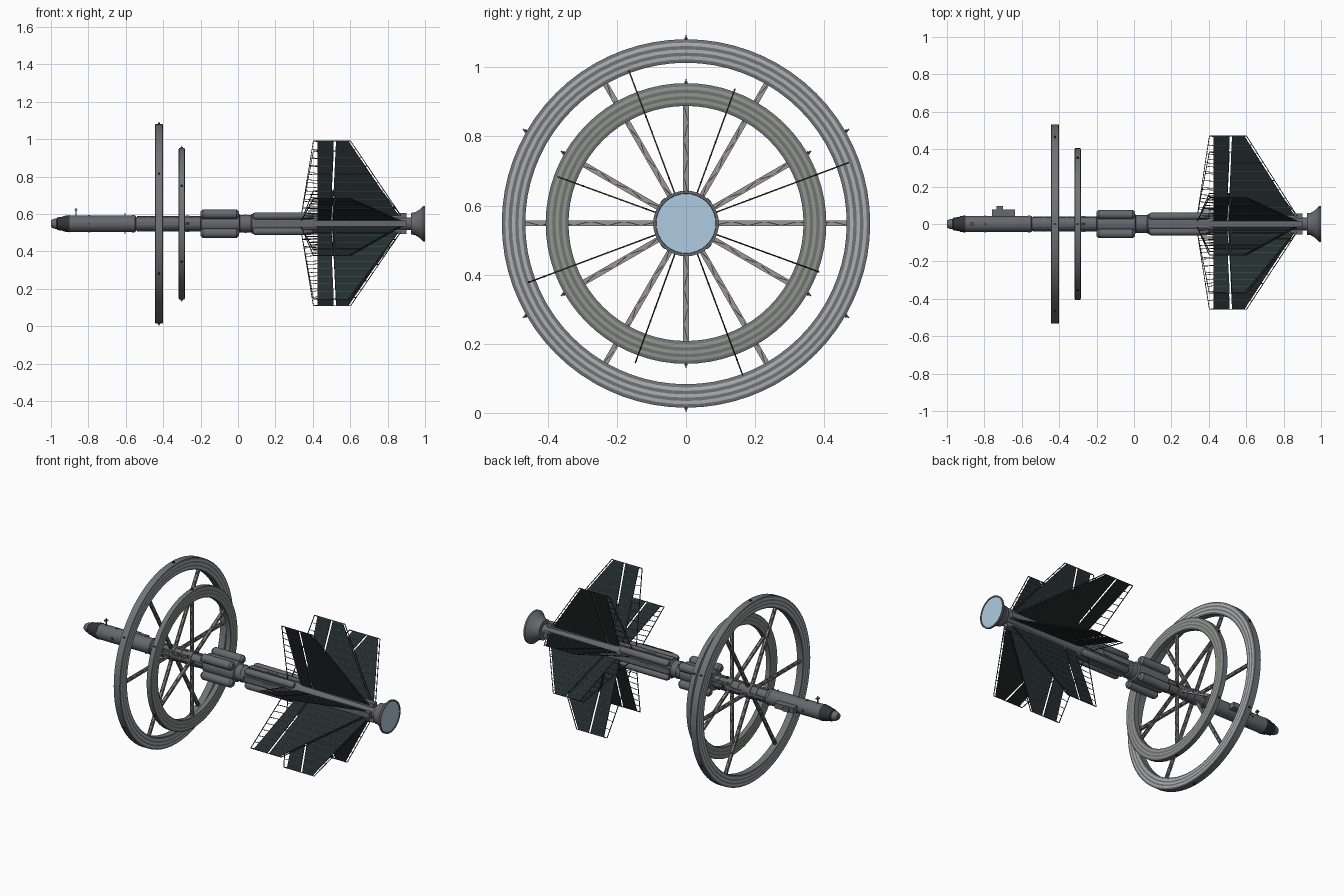
import bpy, bmesh, math
from mathutils import Vector, Matrix

if "Cube" in bpy.data.objects:
    bpy.data.objects.remove(bpy.data.objects["Cube"])

ZC = 0.548  # height of the long axis


def mat(name, r, g, b):
    m = bpy.data.materials.new(name)
    m.diffuse_color = (r, g, b, 1)
    m.use_nodes = True
    m.node_tree.nodes["Principled BSDF"].inputs["Base Color"].default_value = m.diffuse_color
    return m


HULL = mat("hull grey", 0.135, 0.138, 0.157)
DARK = mat("dark trim", 0.03, 0.036, 0.037)
BAND = mat("light band", 0.42, 0.435, 0.455)
RIM = mat("rim grey", 0.165, 0.17, 0.185)
OLIVE = mat("olive band", 0.285, 0.315, 0.245)
STRUT = mat("strut grey", 0.32, 0.305, 0.30)
PANEL = mat("radiator black", 0.017, 0.027, 0.026)
SEAM = mat("panel seam", 0.06, 0.08, 0.077)
FRAME = mat("frame charcoal", 0.035, 0.035, 0.037)
GLASS = mat("shield blue", 0.43, 0.60, 0.75)


def finish(name, bm, mats, smooth=False):
    bmesh.ops.recalc_face_normals(bm, faces=bm.faces[:])
    me = bpy.data.meshes.new(name)
    bm.to_mesh(me)
    bm.free()
    for m in mats:
        me.materials.append(m)
    ob = bpy.data.objects.new(name, me)
    bpy.context.collection.objects.link(ob)
    ob.location.z = ZC
    if smooth:
        bpy.context.view_layer.objects.active = ob
        ob.select_set(True)
        bpy.ops.object.shade_smooth_by_angle(angle=math.radians(35))
        ob.select_set(False)
    return ob


def lathe(name, prof, mats, n=32, pick=None, closed=False, y=0.0, z=0.0, smooth=True):
    """Revolve (x, radius) points around the x axis; pick gives the material of each segment."""
    bm = bmesh.new()
    rings = [[bm.verts.new((x, y + r * math.cos(2 * math.pi * i / n), z + r * math.sin(2 * math.pi * i / n)))
              for i in range(n)] for x, r in prof]
    count = len(prof) if closed else len(prof) - 1
    for k in range(count):
        a, b = rings[k], rings[(k + 1) % len(prof)]
        for i in range(n):
            j = (i + 1) % n
            f = bm.faces.new((a[i], a[j], b[j], b[i]))
            f.material_index = pick(k) if pick else 0
    if not closed:
        bm.faces.new(rings[0])
        bm.faces.new(rings[-1])
    return finish(name, bm, mats, smooth)


def box(bm, lo, hi, M=Matrix(), mi=0):
    c = [(a + b) / 2 for a, b in zip(lo, hi)]
    s = [b - a for a, b in zip(lo, hi)]
    r = bmesh.ops.create_cube(bm, size=1, matrix=M @ Matrix.Translation(c) @ Matrix.Diagonal((*s, 1)))
    for f in {f for v in r["verts"] for f in v.link_faces}:
        f.material_index = mi


def bar(bm, a, b, w, M=Matrix(), mi=0):
    a, b = Vector(a), Vector(b)
    d = b - a
    R = d.to_track_quat('Z', 'Y').to_matrix().to_4x4()
    box(bm, (-w / 2, -w / 2, 0), (w / 2, w / 2, d.length), M @ Matrix.Translation(a) @ R, mi)


def slab(bm, pts, t, M, mi=0):
    """Flat plate from (x, radius) outline, thickness t."""
    a = [bm.verts.new(M @ Vector((x, -t / 2, r))) for x, r in pts]
    b = [bm.verts.new(M @ Vector((x, t / 2, r))) for x, r in pts]
    n = len(pts)
    fs = [bm.faces.new(a), bm.faces.new(b[::-1])]
    fs += [bm.faces.new((a[i], a[(i + 1) % n], b[(i + 1) % n], b[i])) for i in range(n)]
    for f in fs:
        f.material_index = mi


def spin(deg):
    """Turn local +z to the angle measured from +y towards +z."""
    return Matrix.Rotation(math.radians(deg - 90), 4, 'X')


# Central hull: dark stepped nose, crew cylinder, thin neck, service section
hull = [(-1, .018), (-.985, .026), (-.97, .028), (-.965, .034), (-.935, .038), (-.93, .042), (-.9, .046),
        (-.9, .044), (-.55, .044), (-.545, .037), (-.2, .037), (-.195, .056), (.005, .056), (.01, .047),
        (.07, .047), (.075, .053), (.4, .053), (.45, .042), (.93, .034)]
lathe("hull", hull, [HULL, DARK], pick=lambda k: 1 if 1 < k < 7 else 0)
for i, x in enumerate((-.56, -.48, -.36, -.23, .04)):
    r = .046 if x < -.55 else .040 if x < -.2 else .049
    lathe(f"hull_collar_{i}", [(x - .006, r), (x + .006, r)], [HULL])

# Flared engine bell with a blue end shield
lathe("engine_bell", [(.925, .04), (.925, .058), (.945, .06), (.97, .075), (.99, .095), (1, .095), (1, .087), (.99, .085)], [HULL])
lathe("end_shield", [(.991, .086), (.998, .086)], [GLASS], n=32)

# Clustered side tanks with rounded ends
for i in range(4):
    a = math.radians(45 + 90 * i)
    sy, sz = math.copysign(1, math.cos(a)), math.copysign(1, math.sin(a))
    for nm, x0, x1, r, d in (("fuel_tank", -.2, .005, .025, .051), ("long_tank", .08, .40, .02, .041)):
        prof = [(x0, r * .6), (x0 + .012, r), (x1 - .012, r), (x1, r * .6)]
        lathe(f"{nm}_{i}", prof, [HULL], n=12, y=d * sy, z=d * sz)

# Longitudinal hull beams and small surface hatches
bm = bmesh.new()
for k in range(4):
    M = spin(90 * k)
    box(bm, (.08, -.016, .03), (.9, .016, .056), M)
    box(bm, (-.54, -.008, .03), (-.2, .008, .041), M)
    box(bm, (-.80, -.005, .04), (-.79, .005, .046), M, 1)
    box(bm, (-.28, -.008, .035), (-.26, .008, .043), M, 1)
    box(bm, (.2, -.009, .05), (.26, .009, .0575), M)
finish("hull_beams", bm, [HULL, DARK])

# Side docking module, antenna mast and small blue probes
bm = bmesh.new()
box(bm, (-.76, .04, -.016), (-.635, .078, .016))
box(bm, (-.735, .078, -.01), (-.70, .095, .01))
bar(bm, (-.865, 0, .04), (-.865, 0, .085), .005)
box(bm, (-.873, -.01, .07), (-.857, .01, .076))
for s in (-1, 1):
    bar(bm, (-.605, 0, s * .04), (-.605, 0, s * .056), .006, mi=1)
finish("docking_module_and_mast", bm, [HULL, GLASS])


# Habitat wheels: banded rim, braced spokes, outer nubs
def wheel(name, x0, x1, r0, r1, light, first, nband=7):
    rs = [r0 + (r1 - r0) * i / nband for i in range(nband + 1)]
    e = .003
    prof = [(x1 - (e if i in (0, nband) else 0), r) for i, r in enumerate(rs)]
    prof += [(x0 + (e if i in (0, nband) else 0), r) for i, r in reversed(list(enumerate(rs)))]

    def pick(k):
        if k < nband:
            return k % 2
        if nband < k < 2 * nband + 1:
            return (k - nband - 1) % 2
        return 0
    lathe(name + "_rim", prof, [RIM, light], n=72, pick=pick, closed=True)
    xm = (x0 + x1) / 2
    bm = bmesh.new()
    h, a, b = .006, .034, r0 + .004
    steps = round((b - a) / .05)
    for k in range(6):
        M = spin(first + 60 * k)
        box(bm, (xm - .0055, -.0055, a), (xm + .0055, .0055, b), M)
        for sx in (-h, h):
            for sy in (-h, h):
                bar(bm, (xm + sx, sy, a), (xm + sx, sy, b), .004, M)
        for i in range(steps):
            z0, z1 = a + (b - a) * i / steps, a + (b - a) * (i + 1) / steps
            s = h if i % 2 else -h
            for q in (-h, h):
                bar(bm, (xm + s, q, z0), (xm - s, q, z1), .0025, M, 1)
                bar(bm, (xm + q, s, z0), (xm + q, -s, z1), .0025, M, 1)
    finish(name + "_spokes", bm, [STRUT, DARK])
    bm = bmesh.new()
    for k in range(6):
        M = spin(30 + 60 * k)
        box(bm, (xm - .006, -.005, r1 - .003), (xm + .006, .005, r1 + .005), M)
        bar(bm, (xm, 0, r1), (xm, 0, r1 + .012), .004, M)
    finish(name + "_nubs", bm, [DARK])
    lathe(name + "_hub", [(x0, .042), (x1, .042)], [HULL], n=24)


wheel("large_wheel", -.445, -.400, .465, .533, BAND, 0)
wheel("small_wheel", -.318, -.284, .340, .406, OLIVE, 30)


# Radiator fins: split panel, seams, open ladder frames at both edges
def fin(name, deg, R):
    M = spin(deg)
    r0 = .045
    bm = bmesh.new()

    def trail(r):
        return .59 + (.86 - .59) * (R - r) / (R - r0)

    def lead(r):
        return .403 - .065 * (R - r) / (R - r0)

    t = .004
    slab(bm, [(.424, r0), (.495, r0), (.512, R), (.424, R)], t, M)
    slab(bm, [(.505, r0), (trail(r0), r0), (trail(R), R), (.524, R)], t, M)
    n = 9
    for i in range(n + 1):
        r = r0 + (R - r0) * i / n
        ri = min(max(r, r0 + .003), R - .003)
        # ladder rungs in front of and behind the panel
        bar(bm, (lead(r), 0, r), (.426, 0, r - .004), .0025, M, 2)
        bar(bm, (trail(r), 0, r), (trail(r) + .012, 0, r), .0025, M, 2)
        # raised seam across the panel
        box(bm, (.426, -.003, ri - .001), (.494, .003, ri + .001), M, 1)
        box(bm, (.526, -.003, ri - .001), (trail(ri) - .004, .003, ri + .001), M, 1)
    bar(bm, (lead(r0), 0, r0), (lead(R), 0, R), .0035, M, 2)
    bar(bm, (trail(r0) + .012, 0, r0), (trail(R) + .012, 0, R), .0035, M, 2)
    bar(bm, (lead(R), 0, R), (trail(R) + .012, 0, R), .0035, M, 2)
    finish(name, bm, [PANEL, SEAM, FRAME])


for i, (big, small) in enumerate(((.502, .414), (.472, .394), (.487, .428), (.468, .409))):
    fin(f"large_fin_{i}", 20.5 + 90 * i, big)
    fin(f"small_fin_{i}", 70 + 90 * i, small)
